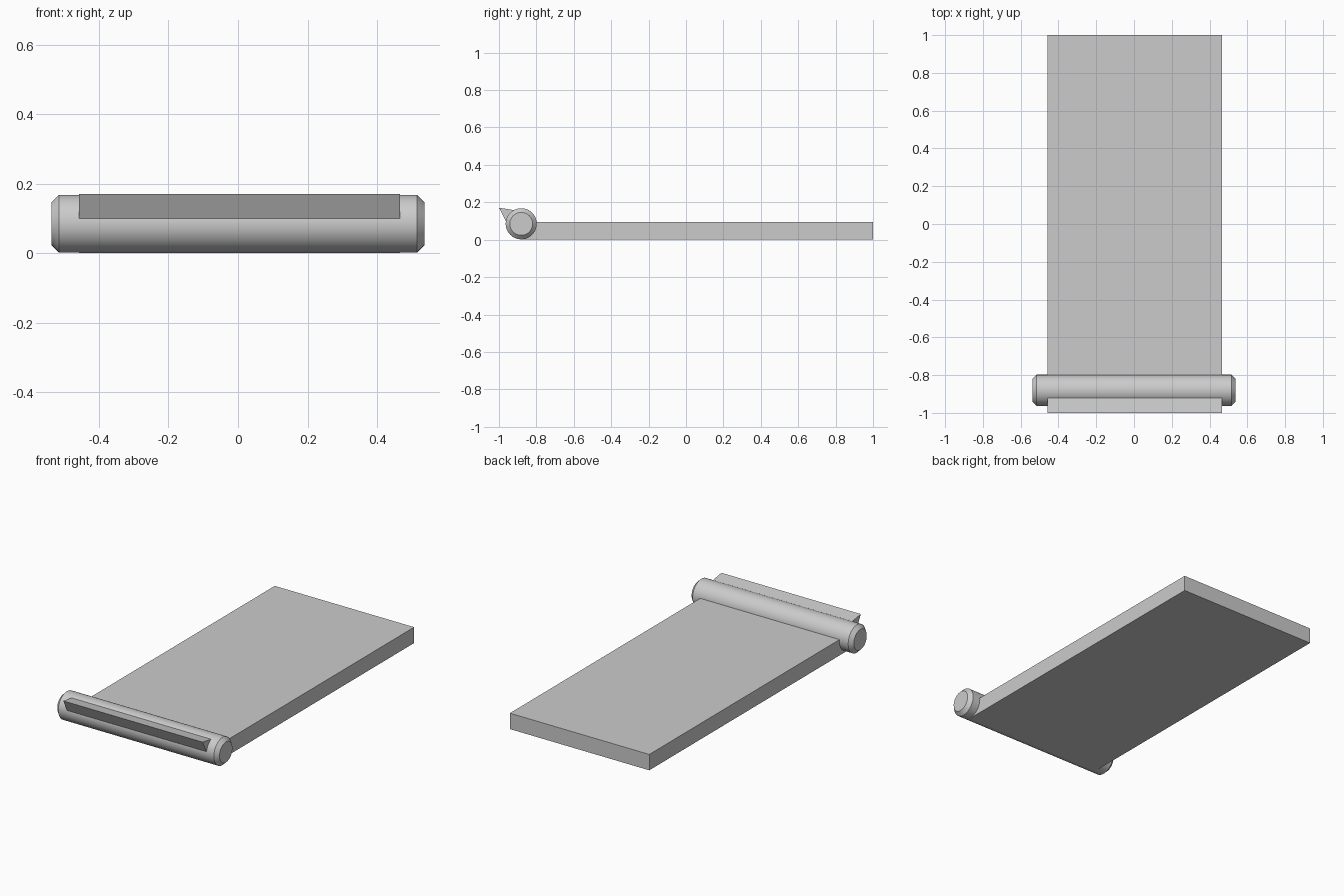
import bpy, bmesh, math
from mathutils import Matrix

cube = bpy.data.objects.get("Cube")
if cube:
    bpy.data.objects.remove(cube, do_unlink=True)

GREY = (0.6, 0.6, 0.6, 1)
grey = bpy.data.materials.new("plain_grey")
grey.use_nodes = True
grey.diffuse_color = GREY
grey.node_tree.nodes["Principled BSDF"].inputs["Base Color"].default_value = GREY

X_MIN, X_MAX = -0.457, 0.466      # shared width of slab and fin
ROLLER_Y, ROLLER_Z, ROLLER_R = -0.881, 0.085, 0.083
HALF_LENGTH, CHAMFER = 0.537, 0.022


def finish(name, bm):
    bmesh.ops.recalc_face_normals(bm, faces=bm.faces)
    mesh = bpy.data.meshes.new(name)
    bm.to_mesh(mesh)
    bm.free()
    mesh.materials.append(grey)
    obj = bpy.data.objects.new(name, mesh)
    bpy.context.collection.objects.link(obj)
    return obj


def extrude_profile(name, profile):
    """Extrude a (y, z) outline across the shared width."""
    bm = bmesh.new()
    face = bm.faces.new([bm.verts.new((X_MIN, y, z)) for y, z in profile])
    result = bmesh.ops.extrude_face_region(bm, geom=[face])
    moved = [v for v in result["geom"] if isinstance(v, bmesh.types.BMVert)]
    bmesh.ops.translate(bm, verts=moved, vec=(X_MAX - X_MIN, 0, 0))
    return finish(name, bm)


# Flat slab, its front end buried in the roller
extrude_profile("slab", [(ROLLER_Y, 0), (1, 0), (1, 0.095), (ROLLER_Y, 0.095)])

# Pointed lip on the front of the roller
extrude_profile("front_lip", [(-1, 0.171), (-0.90, 0.155), (-0.90, 0.09), (-0.95, 0.075)])

# Roller with chamfered ends
bm = bmesh.new()
bmesh.ops.create_cone(bm, cap_ends=True, segments=64, radius1=ROLLER_R, radius2=ROLLER_R,
                      depth=2 * HALF_LENGTH,
                      matrix=Matrix.Translation((0, ROLLER_Y, ROLLER_Z))
                      @ Matrix.Rotation(math.pi / 2, 4, "Y"))
rims = [e for e in bm.edges if abs(e.verts[0].co.x - e.verts[1].co.x) < 0.01]
bmesh.ops.bevel(bm, geom=rims, offset=CHAMFER, segments=1, affect="EDGES")
roller = finish("roller", bm)

bpy.ops.object.select_all(action="DESELECT")
roller.select_set(True)
bpy.context.view_layer.objects.active = roller
bpy.ops.object.shade_smooth_by_angle(angle=math.radians(30))
